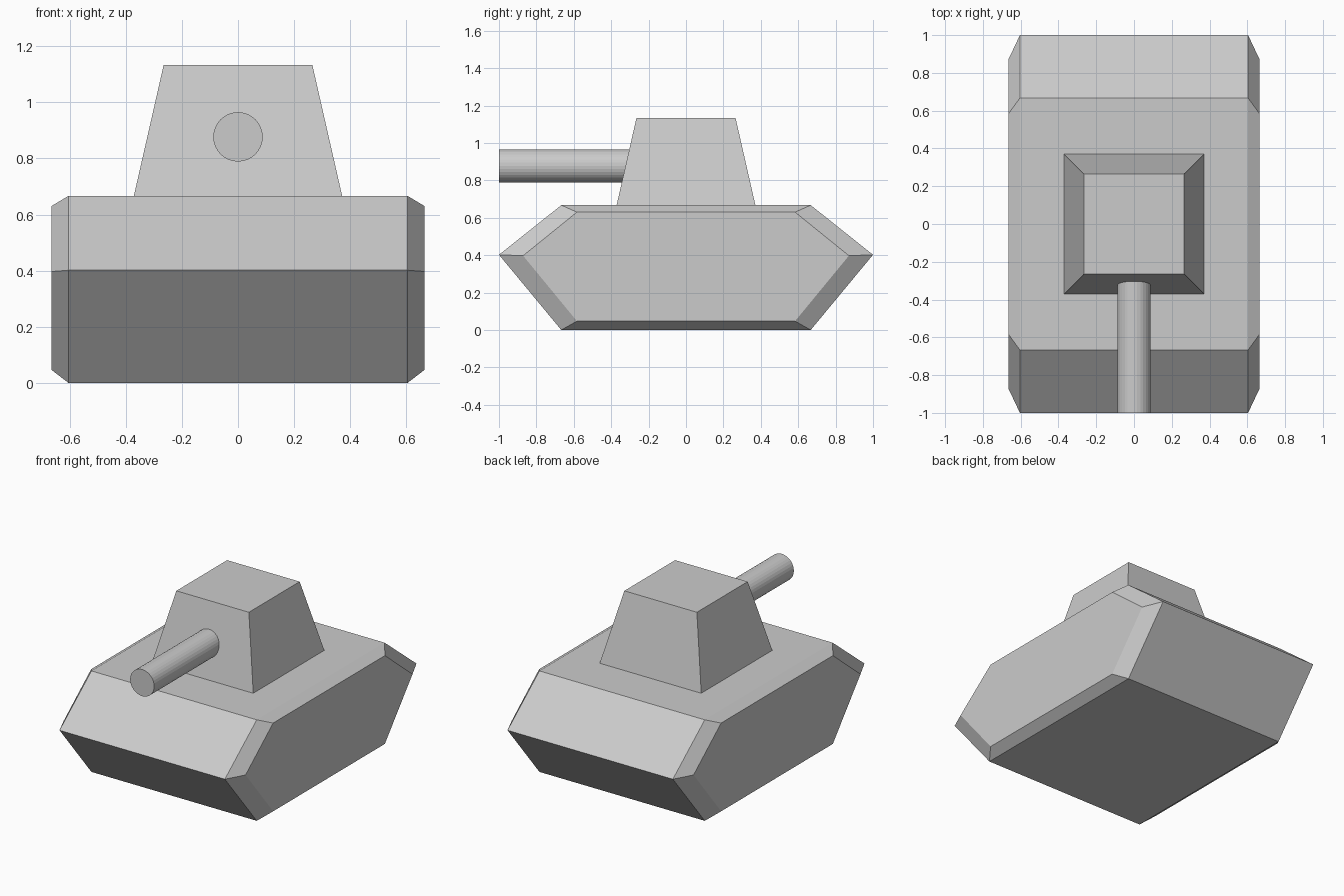
import bpy, bmesh
from math import pi
from mathutils import Matrix

if "Cube" in bpy.data.objects:
    bpy.data.objects.remove(bpy.data.objects["Cube"])


def new_object(name, bm):
    bmesh.ops.recalc_face_normals(bm, faces=bm.faces)
    mesh = bpy.data.meshes.new(name)
    bm.to_mesh(mesh)
    bm.free()
    obj = bpy.data.objects.new(name, mesh)
    bpy.context.collection.objects.link(obj)
    return obj


def loft(name, rings):
    """Skin a closed solid through rings with equal point counts."""
    bm = bmesh.new()
    loops = [[bm.verts.new(p) for p in ring] for ring in rings]
    for a, b in zip(loops, loops[1:]):
        for i in range(len(a)):
            j = (i + 1) % len(a)
            bm.faces.new((a[i], a[j], b[j], b[i]))
    bm.faces.new(loops[0])
    bm.faces.new(loops[-1])
    return new_object(name, bm)


def hexagon(x, base, mid, z0, z1, z2):
    return [(x, -base, z0), (x, base, z0), (x, mid, z1),
            (x, base, z2), (x, -base, z2), (x, -mid, z1)]


def square(h, z):
    return [(-h, -h, z), (h, -h, z), (h, h, z), (-h, h, z)]


# Hull: wedge-ended body with bevelled sides
outer = (0.583, 0.871, 0.047, 0.397, 0.63)
full = (0.667, 1.0, 0.0, 0.402, 0.667)
loft("hull", [hexagon(-0.665, *outer), hexagon(-0.604, *full),
              hexagon(0.604, *full), hexagon(0.665, *outer)])

# Turret: tapered block
loft("turret", [square(0.371, 0.667), square(0.265, 1.133)])

# Gun barrel: runs from the turret to the front
front, back = -1.0, -0.25
bm = bmesh.new()
bmesh.ops.create_cone(
    bm, cap_ends=True, segments=32, radius1=0.088, radius2=0.088,
    depth=back - front,
    matrix=Matrix.Translation((0, (front + back) / 2, 0.877)) @ Matrix.Rotation(pi / 2, 4, 'X'))
new_object("gun_barrel", bm)
